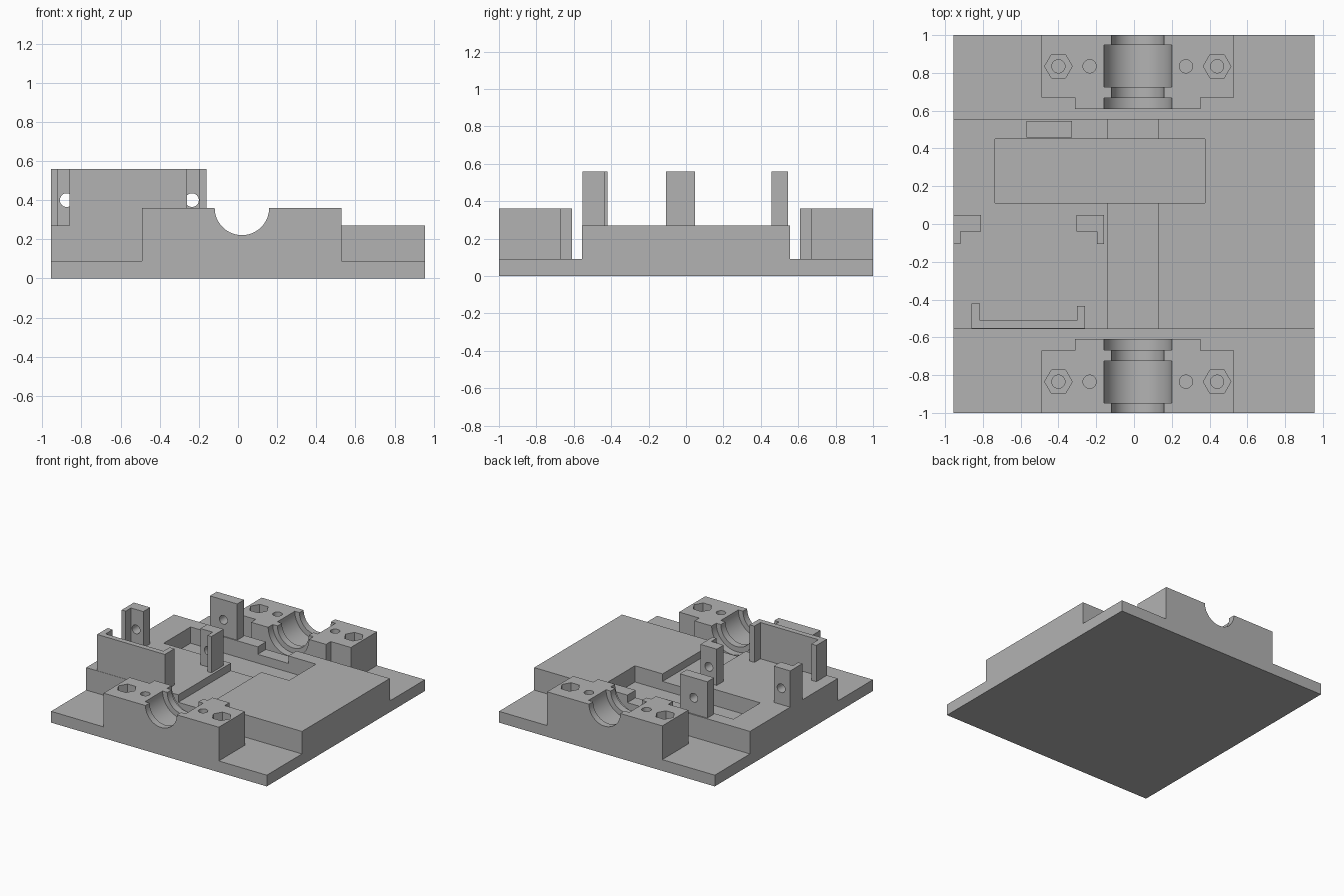
import bpy, bmesh, math
from mathutils import Matrix

old = bpy.data.objects.get("Cube")
if old:
    bpy.data.objects.remove(old, do_unlink=True)

grey = bpy.data.materials.new("plain_grey")
grey.use_nodes = True
GREY = (0.45, 0.45, 0.45, 1)
grey.diffuse_color = GREY
grey.node_tree.nodes["Principled BSDF"].inputs["Base Color"].default_value = GREY

BASE, DECK, BLOCK, POST = 0.09, 0.27, 0.36, 0.56   # top heights
EDGE, DECK_Y = 0.955, 0.555                        # half width, half deck depth


def finish(name, bm):
    bmesh.ops.recalc_face_normals(bm, faces=bm.faces)
    mesh = bpy.data.meshes.new(name)
    bm.to_mesh(mesh)
    bm.free()
    mesh.materials.append(grey)
    obj = bpy.data.objects.new(name, mesh)
    bpy.context.collection.objects.link(obj)
    return obj


def prism(name, outline, z0, z1):
    """Extrude an outline in x, y from z0 up to z1."""
    bm = bmesh.new()
    face = bm.faces.new([bm.verts.new((x, y, z0)) for x, y in outline])
    top = bmesh.ops.extrude_face_region(bm, geom=[face])["geom"]
    verts = [v for v in top if isinstance(v, bmesh.types.BMVert)]
    bmesh.ops.translate(bm, verts=verts, vec=(0, 0, z1 - z0))
    return finish(name, bm)


def box(name, x0, x1, y0, y1, z0, z1):
    return prism(name, [(x0, y0), (x1, y0), (x1, y1), (x0, y1)], z0, z1)


def cylinder(name, center, radius, length, axis="Z", sides=32):
    bm = bmesh.new()
    spin = Matrix.Rotation(math.pi / 2, 4, "X") if axis == "Y" else Matrix.Rotation(math.pi / 2, 4, "Z")
    bmesh.ops.create_cone(bm, cap_ends=True, segments=sides, radius1=radius, radius2=radius,
                          depth=length, matrix=Matrix.Translation(center) @ spin)
    return finish(name, bm)


def cut(obj, cutters):
    """Subtract each cutter, then drop it."""
    bpy.ops.object.select_all(action="DESELECT")
    obj.select_set(True)
    bpy.context.view_layer.objects.active = obj
    for cutter in cutters:
        cutter.hide_render = True
        mod = obj.modifiers.new("cut", "BOOLEAN")
        mod.operation, mod.solver, mod.object = "DIFFERENCE", "EXACT", cutter
        bpy.ops.object.modifier_apply(modifier=mod.name)
        bpy.data.objects.remove(cutter, do_unlink=True)
    bpy.ops.object.shade_smooth_by_angle(angle=math.radians(30))


# Base plate
box("base_plate", -EDGE, EDGE, -1, 1, 0, BASE)

# Raised deck with a shaft channel and a deeper rectangular pocket
deck = box("deck", -EDGE, EDGE, -DECK_Y, DECK_Y, BASE, DECK)
cut(deck, [box("channel_cutter", -0.14, 0.13, -0.7, 0.7, 0.21, 0.4),
           box("pocket_cutter", -0.735, 0.375, 0.11, 0.45, 0.14, 0.4)])

# Bearing blocks at front and back, with stepped half-round bores and bolt holes
CX = 0.02
for side, name in ((-1, "front_bearing_block"), (1, "back_bearing_block")):
    half = [(0.51, 1), (0.51, 0.67), (0.332, 0.67), (0.332, 0.61)]
    outline = [(CX + x, side * y) for x, y in half]
    outline += [(CX - x, side * y) for x, y in reversed(half)]
    block = prism(name, outline, BASE, BLOCK)
    cutters = [cylinder("bore_cutter", (CX, side * 0.8, BLOCK), 0.139, 0.6, "Y", 64)]
    for y0, y1 in ((0.725, 0.947), (0.55, 0.668)):
        cutters.append(cylinder("groove_cutter", (CX, side * (y0 + y1) / 2, BLOCK),
                                0.18, y1 - y0, "Y", 64))
    for hand in (-1, 1):
        bolt, pin = CX + hand * 0.42, CX + hand * 0.255
        cutters.append(cylinder("nut_cutter", (bolt, side * 0.835, BLOCK), 0.073, 0.14, sides=6))
        for x in (bolt, pin):
            cutters.append(cylinder("hole_cutter", (x, side * 0.835, BLOCK), 0.035, 0.5))
    cut(block, cutters)

# Front U-shaped bracket wall
prism("front_bracket", [(-0.86, -0.553), (-0.26, -0.553), (-0.26, -0.433), (-0.302, -0.433),
                        (-0.302, -0.51), (-0.815, -0.51), (-0.815, -0.42), (-0.86, -0.42)],
      DECK, POST)

# Two L-shaped posts, each with a screw hole
for name, x0, leg, hole_x in (("right_post", -0.955, 0, -0.875), ("middle_post", -0.305, 0.109, -0.235)):
    x1, a = x0 + 0.145, x0 + leg
    b = a + 0.036
    outline = [(x0, 0.047), (x0, -0.04)]
    if leg:
        outline += [(a, -0.04), (a, -0.107), (x1, -0.107)]
    else:
        outline += [(x0, -0.107), (b, -0.107), (b, -0.04), (x1, -0.04)]
    post = prism(name, outline + [(x1, 0.047)], DECK, POST)
    cut(post, [cylinder("screw_cutter", (hole_x, 0, 0.4), 0.035, 0.4, "Y")])

# Back tab with a screw hole
tab = box("back_tab", -0.57, -0.328, 0.458, 0.545, DECK, POST)
cut(tab, [cylinder("screw_cutter", (-0.45, 0.5, 0.4), 0.035, 0.4, "Y")])
